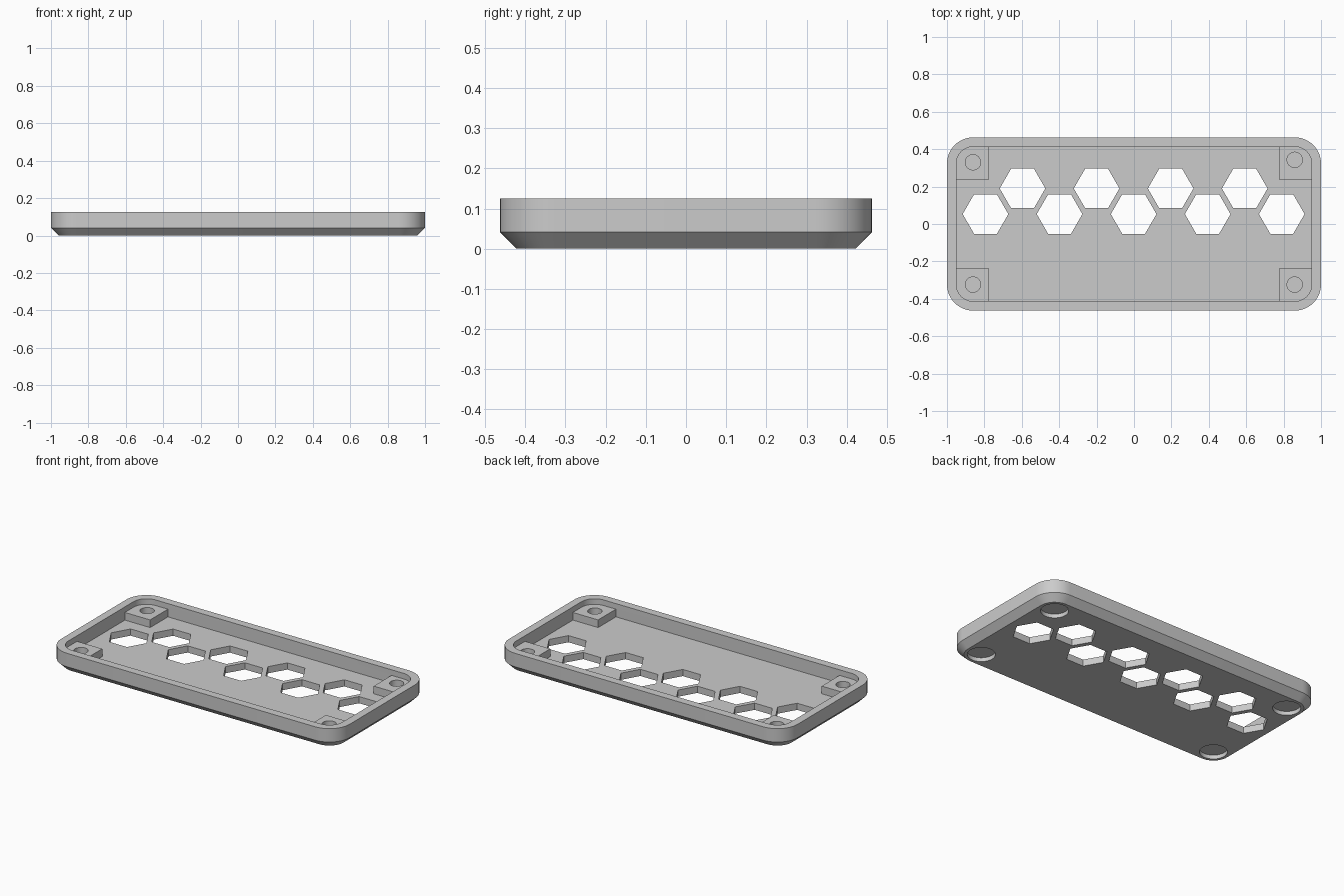
import bpy, bmesh, math
from math import cos, sin, pi, radians

if "Cube" in bpy.data.objects:
    bpy.data.objects.remove(bpy.data.objects["Cube"], do_unlink=True)

LENGTH, WIDTH, HEIGHT = 2.0, 0.926, 0.125
WALL, FLOOR, CHAMFER = 0.05, 0.042, 0.041
CORNER = 0.14
POST_TOP = 0.09

grey = bpy.data.materials.new("grey plastic")
grey.use_nodes = True
grey.diffuse_color = (0.6, 0.6, 0.6, 1)
grey.node_tree.nodes["Principled BSDF"].inputs["Base Color"].default_value = (0.6, 0.6, 0.6, 1)


def rounded_rect(inset, steps=12):
    """Outline of the case, moved inwards by inset."""
    radius = CORNER - inset
    cx, cy = LENGTH / 2 - CORNER, WIDTH / 2 - CORNER
    points = []
    for quarter, (sx, sy) in enumerate([(1, 1), (-1, 1), (-1, -1), (1, -1)]):
        for i in range(steps + 1):
            a = (quarter + i / steps) * pi / 2
            points.append((sx * cx + radius * cos(a), sy * cy + radius * sin(a)))
    return points


def polygon(x, y, radius, sides):
    return [(x + radius * cos(2 * pi * i / sides), y + radius * sin(2 * pi * i / sides))
            for i in range(sides)]


def loft(bm, layers):
    """Closed solid through (outline, z) layers, from the bottom up."""
    rings = [[bm.verts.new((x, y, z)) for x, y in outline] for outline, z in layers]
    bm.faces.new(rings[0][::-1])
    bm.faces.new(rings[-1])
    for low, high in zip(rings, rings[1:]):
        for i in range(len(low)):
            j = (i + 1) % len(low)
            bm.faces.new((low[i], low[j], high[j], high[i]))


def make_object(name, solids):
    bm = bmesh.new()
    for layers in solids:
        loft(bm, layers)
    mesh = bpy.data.meshes.new(name)
    bm.to_mesh(mesh)
    bm.free()
    mesh.materials.append(grey)
    obj = bpy.data.objects.new(name, mesh)
    bpy.context.collection.objects.link(obj)
    return obj


def cut(target, cutter):
    """Subtract the cutter, keep the result and delete the cutter."""
    cutter.hide_render = True
    mod = target.modifiers.new("cut", "BOOLEAN")
    mod.operation = "DIFFERENCE"
    mod.solver = "EXACT"
    mod.object = cutter
    bpy.context.view_layer.update()
    graph = bpy.context.evaluated_depsgraph_get()
    mesh = bpy.data.meshes.new_from_object(target.evaluated_get(graph))
    target.modifiers.clear()
    target.data = mesh
    bpy.data.objects.remove(cutter, do_unlink=True)


# Outer body with chamfered underside
tray = make_object("tray", [[(rounded_rect(CHAMFER), 0),
                             (rounded_rect(0), CHAMFER),
                             (rounded_rect(0), HEIGHT)]])

# Cavity, leaving a square screw post in each corner
cavity = make_object("cavity_cutter", [[(rounded_rect(WALL), FLOOR),
                                        (rounded_rect(WALL), HEIGHT + 0.1)]])
posts = []
for sx in (-1, 1):
    for sy in (-1, 1):
        x0, x1 = sorted((sx * 0.775, sx * 1.1))
        y0, y1 = sorted((sy * 0.237, sy * 0.6))
        square = [(x0, y0), (x1, y0), (x1, y1), (x0, y1)]
        posts.append([(square, -0.1), (square, POST_TOP)])
cut(cavity, make_object("post_blocks", posts))
cut(tray, cavity)

# Two staggered rows of hexagonal openings
holes = []
for count, y in ((5, 0.053), (4, 0.19)):
    for i in range(count):
        hexagon = polygon((i - (count - 1) / 2) * 0.396 - 0.002, y, 0.122, 6)
        holes.append([(hexagon, -0.1), (hexagon, 0.2)])

# Blind screw holes in the posts and wide recesses underneath
for x, y in ((-0.861, 0.33), (0.859, 0.343), (-0.861, -0.324), (0.859, -0.324)):
    bore = polygon(x, y, 0.041, 32)
    holes.append([(bore, 0.035), (bore, 0.2)])
    recess = polygon(math.copysign(0.86, x), math.copysign(0.324, y), 0.08, 40)
    holes.append([(recess, -0.1), (recess, 0.025)])
cut(tray, make_object("hole_cutters", holes))

# Smooth the rounded corners and bores, keep the edges sharp
bpy.ops.object.select_all(action="DESELECT")
tray.select_set(True)
bpy.context.view_layer.objects.active = tray
bpy.ops.object.shade_smooth_by_angle(angle=radians(30))
